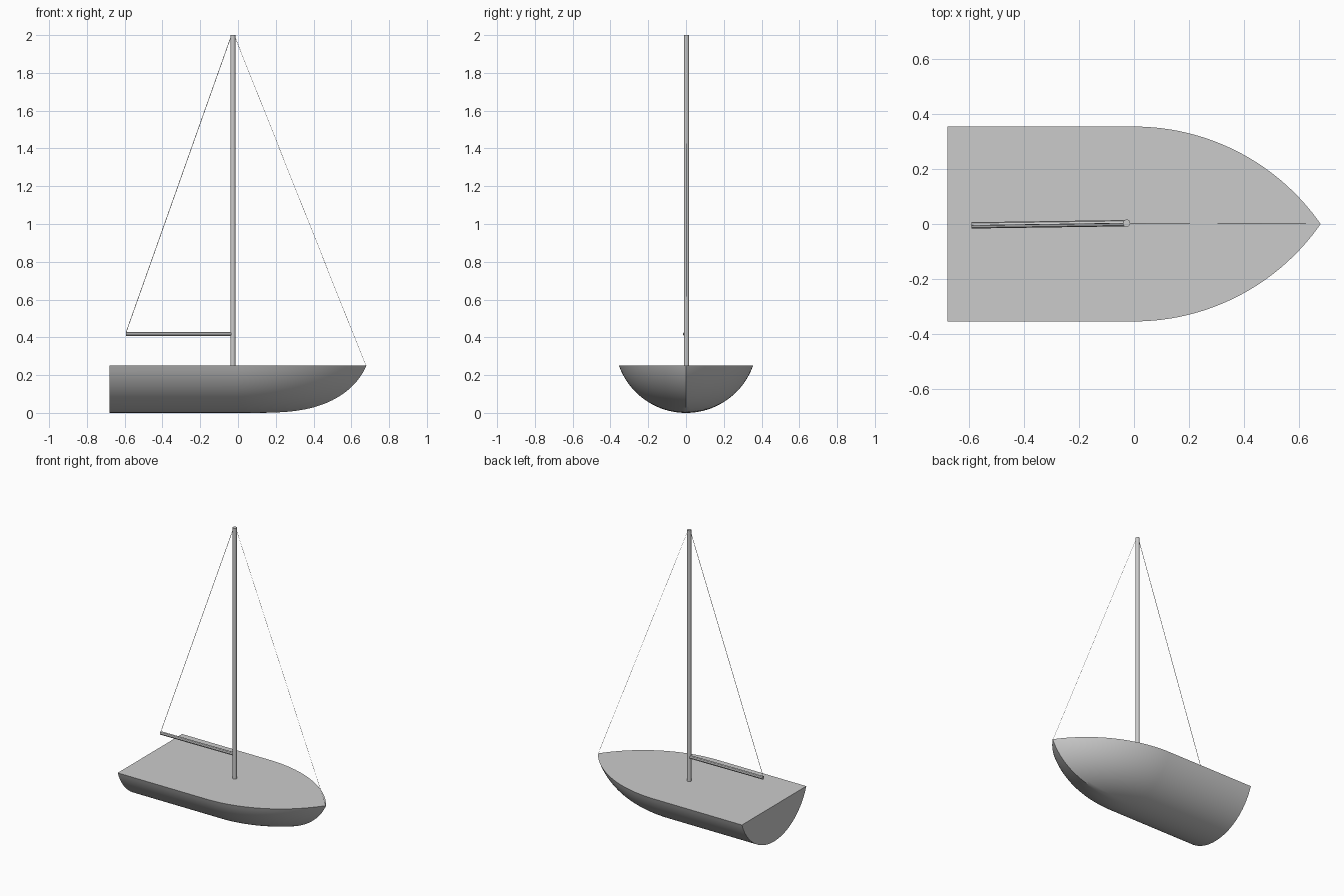
import bpy, bmesh, math
from mathutils import Vector

if "Cube" in bpy.data.objects:
    bpy.data.objects.remove(bpy.data.objects["Cube"])

HALF_L, HALF_W, DEPTH = 0.68, 0.355, 0.25
SEC_R = (HALF_W**2 + DEPTH**2) / (2 * DEPTH)           # section arc radius
AXIS = (HALF_L**2 - HALF_W**2) / (2 * HALF_W)          # bow revolve axis offset


def smooth(ob, angle=35):
    bpy.ops.object.select_all(action='DESELECT')
    ob.select_set(True)
    bpy.context.view_layer.objects.active = ob
    bpy.ops.object.shade_smooth_by_angle(angle=math.radians(angle))


def rod(name, a, b, radius, sides):
    a, b = Vector(a), Vector(b)
    d = b - a
    bpy.ops.mesh.primitive_cylinder_add(vertices=sides, radius=radius, depth=d.length,
                                        location=(a + b) / 2)
    ob = bpy.context.object
    ob.name = name
    ob.rotation_mode = 'QUATERNION'
    ob.rotation_quaternion = d.to_track_quat('Z', 'Y')
    smooth(ob)
    return ob


# Hull: half-section extruded aft, revolved forward until both sides meet at the bow
STEPS, ARC = 40, 20
bm = bmesh.new()
rings = []
for x in [-HALF_L] + [HALF_L * math.sin(i / STEPS * math.pi / 2) for i in range(STEPS + 1)]:
    xb = max(x, 0)
    s0 = math.sqrt(AXIS**2 + xb**2) - AXIS
    t0 = math.asin(min(s0, HALF_W) / SEC_R)
    t1 = math.asin(HALF_W / SEC_R)
    half = []
    for j in range(ARC + 1):
        t = t0 + (t1 - t0) * j / ARC
        y = math.sqrt(max((SEC_R * math.sin(t) + AXIS)**2 - xb**2, 0)) - AXIS
        half.append((x, max(y, 0), SEC_R - SEC_R * math.cos(t)))
    pts = [(px, -py, pz) for px, py, pz in reversed(half[1:])] + half
    rings.append([bm.verts.new(p) for p in pts])
for r, q in zip(rings, rings[1:]):
    for j in range(2 * ARC):
        bm.faces.new((r[j], r[j + 1], q[j + 1], q[j]))
# Flat deck strips and stern
for r, q in zip(rings, rings[1:]):
    bm.faces.new((r[0], q[0], q[-1], r[-1]))
bm.faces.new(rings[0])
bmesh.ops.remove_doubles(bm, verts=bm.verts, dist=1e-5)
bmesh.ops.recalc_face_normals(bm, faces=bm.faces)
me = bpy.data.meshes.new("hull")
bm.to_mesh(me)
bm.free()
hull = bpy.data.objects.new("hull", me)
bpy.context.collection.objects.link(hull)
smooth(hull)

# Spars
MX, MY = -0.027, 0.003
rod("mast", (MX, MY, 0.24), (MX, MY, 2.0), 0.0135, 24)
rod("boom", (-0.592, -0.005, 0.418), (MX, MY, 0.418), 0.0115, 8)

# Rigging wires
rod("backstay", (-0.592, -0.005, 0.428), (MX - 0.008, MY, 1.998), 0.0015, 6)
rod("forestay", (MX + 0.008, MY, 1.998), (0.677, 0.0, 0.25), 0.0008, 6)
